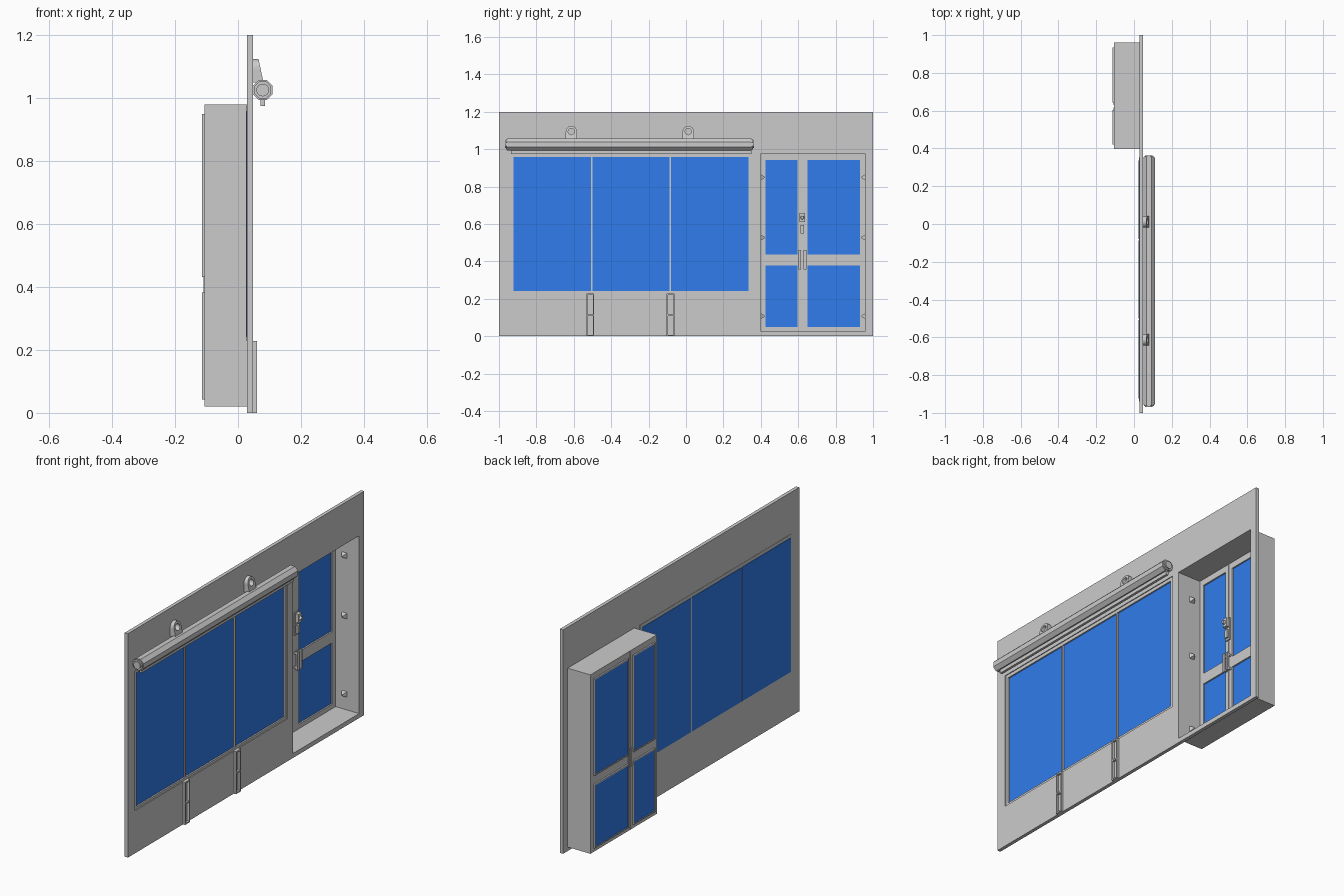
import bpy, bmesh
from math import sin, cos, pi, radians
from mathutils import Matrix

if "Cube" in bpy.data.objects:
    bpy.data.objects.remove(bpy.data.objects["Cube"])

blue = bpy.data.materials.new("blue_glass")
blue.diffuse_color = (0.03, 0.2, 0.84, 1)
blue.use_nodes = True
blue.node_tree.nodes["Principled BSDF"].inputs["Base Color"].default_value = blue.diffuse_color


def finish(name, bm, mat=None, smooth=False):
    bmesh.ops.recalc_face_normals(bm, faces=bm.faces[:])
    me = bpy.data.meshes.new(name)
    bm.to_mesh(me)
    bm.free()
    ob = bpy.data.objects.new(name, me)
    bpy.context.collection.objects.link(ob)
    if mat:
        me.materials.append(mat)
    if smooth:
        bpy.ops.object.select_all(action='DESELECT')
        ob.select_set(True)
        bpy.context.view_layer.objects.active = ob
        bpy.ops.object.shade_smooth_by_angle(angle=radians(35))
    return ob


def panel(name, ys, zs, holes, x0, x1, mat=None):
    """Slab facing x, cut on a y/z grid, with some grid cells left open."""
    bm, cache = bmesh.new(), {}
    cells = {(i, j) for i in range(len(ys) - 1) for j in range(len(zs) - 1)} - set(holes)

    def v(k, i, j):
        if (k, i, j) not in cache:
            cache[k, i, j] = bm.verts.new(((x0, x1)[k], ys[i], zs[j]))
        return cache[k, i, j]

    for i, j in cells:
        ring = [(i, j), (i + 1, j), (i + 1, j + 1), (i, j + 1)]
        for k in (0, 1):
            bm.faces.new([v(k, *p) for p in ring])
        for n, (di, dj) in enumerate([(0, -1), (1, 0), (0, 1), (-1, 0)]):
            if (i + di, j + dj) not in cells:
                a, b = ring[n], ring[(n + 1) % 4]
                bm.faces.new([v(0, *a), v(0, *b), v(1, *b), v(1, *a)])
    return finish(name, bm, mat)


def box(name, x, y, z, mat=None):
    return panel(name, y, z, [], x[0], x[1], mat)


def rod(name, axis, centre, r1, r2, depth, seg, turn=0.0, smooth=False):
    """Cylinder, prism or cone pointing along x or y."""
    bm = bmesh.new()
    rot = Matrix.Rotation(pi / 2, 4, 'Y') if axis == 'x' else Matrix.Rotation(-pi / 2, 4, 'X')
    bmesh.ops.create_cone(bm, cap_ends=True, segments=seg, radius1=r1, radius2=r2, depth=depth,
                          matrix=Matrix.Translation(centre) @ rot @ Matrix.Rotation(turn, 4, 'Z'))
    return finish(name, bm, None, smooth)


# Wall with a window opening and a door opening
W0, W1 = 0.0285, 0.0475
panel("wall", [-1, -0.94, 0.353, 0.40, 0.958, 1], [0, 0.024, 0.228, 0.977, 1.2],
      [(1, 2), (3, 1), (3, 2)], W0, W1)

# Window frame with three panes
wy = [-0.94, -0.923, -0.509, -0.5, -0.088, -0.08, 0.335, 0.353]
panel("window_frame", wy, [0.228, 0.241, 0.959, 0.977], [(1, 1), (3, 1), (5, 1)], 0.027, 0.043)
for i in (1, 3, 5):
    box("window_pane", (0.025, 0.035), wy[i:i + 2], (0.241, 0.959), blue)

# Deep door surround behind the wall
panel("door_surround", [0.397, 0.40, 0.958, 0.961], [0.021, 0.024, 0.977, 0.98],
      [(1, 1)], -0.106, W0)

# Two door leaves, each with an upper and a lower pane
dz = [0.024, 0.048, 0.377, 0.437, 0.943, 0.977]
for dy in ([0.40, 0.426, 0.597, 0.622], [0.624, 0.65, 0.929, 0.958]):
    panel("door_leaf", dy, dz, [(1, 1), (1, 3)], -0.106, -0.092)
    for j in (1, 3):
        a, b, c, d = dy[1], dy[2], dz[j], dz[j + 1]
        e = 0.006
        box("door_pane", (-0.111, -0.1), (a, b), (c, d), blue)
        panel("pane_trim", [a - e, a, b, b + e], [c - e, c, d, d + e], [(1, 1)], -0.114, -0.106)

# Pull handles beside the meeting line
for y in (0.609, 0.636):
    box("pull_handle", (-0.077, -0.068), (y - 0.007, y + 0.007), (0.357, 0.46))
    for z in (0.37, 0.447):
        box("handle_post", (-0.092, -0.077), (y - 0.005, y + 0.005), (z - 0.006, z + 0.006))
    box("outer_pull_plate", (-0.109, -0.106), (y - 0.007, y + 0.007), (0.357, 0.46))

# Lock case with latch and knob
box("lock_plate", (-0.092, -0.085), (0.606, 0.637), (0.54, 0.664))
box("lock_case", (-0.085, -0.066), (0.608, 0.635), (0.61, 0.658))
rod("lock_knob", 'x', (-0.06, 0.6215, 0.634), 0.01, 0.008, 0.012, 16, smooth=True)
box("latch", (-0.085, -0.074), (0.612, 0.631), (0.55, 0.595))

# Pyramid studs on the side walls of the surround
for z in (0.85, 0.527, 0.107):
    for y, r1, r2 in ((0.41, 0.021, 0.006), (0.948, 0.006, 0.021)):
        rod("side_stud", 'y', (-0.04, y, z), r1, r2, 0.02, 4, pi / 4)

# Blind housing: octagonal tube with stepped ends and a bottom bar
cx, cz, R = 0.0785, 1.0255, 0.0315 / cos(pi / 8)
rod("blind_housing", 'y', (cx, -0.3025, cz), R, R, 1.307, 8, pi / 8)
rod("blind_end_caps", 'y', (cx, -0.3025, cz), R * 0.85, R * 0.85, 1.32, 8, pi / 8)
rod("blind_roller", 'y', (cx, -0.3025, cz), 0.02, 0.02, 1.332, 24, smooth=True)
box("blind_bottom_bar", (0.071, 0.085), (-0.935, 0.35), (0.975, 0.998))

# Tapered hanging lugs with a round hole
for cy in (-0.613, 0.012):
    bm, N, zc = bmesh.new(), 32, 1.094
    loops = []
    for outer, front in ((1, 0), (1, 1), (0, 1), (0, 0)):
        loop = []
        for n in range(N):
            c, s = cos(2 * pi * n / N), sin(2 * pi * n / N)
            r = 0.017
            if outer:
                r = 0.03
                if s < -1e-6:
                    r = min(0.03 / max(abs(c), 1e-6), 0.045 / abs(s))
            z = zc + r * s
            x = 0.081 - (z - 1.049) * 0.21 if front else W1
            loop.append(bm.verts.new((x, cy + r * c, z)))
        loops.append(loop)
    for k in range(4):
        A, B = loops[k], loops[(k + 1) % 4]
        for n in range(N):
            m = (n + 1) % N
            bm.faces.new((A[n], A[m], B[m], B[n]))
    finish("blind_lug", bm, None, True)

# Lower wall posts with two recesses each
for y0 in (-0.533, -0.103):
    panel("wall_post", [y0, y0 + 0.007, y0 + 0.035, y0 + 0.042],
          [0, 0.007, 0.108, 0.116, 0.22, 0.228], [(1, 1), (1, 3)], W1, 0.06)
